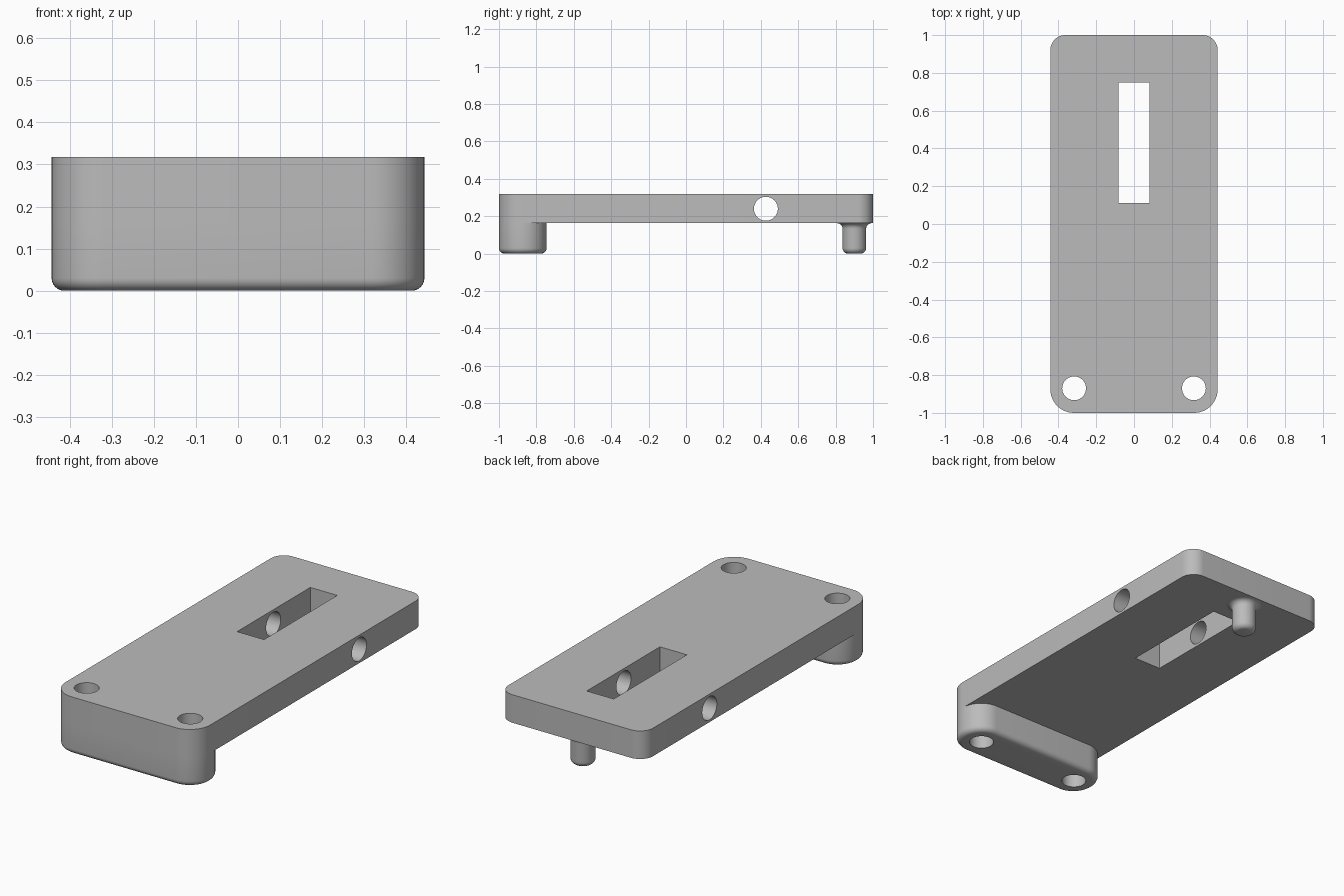
import bpy
import bmesh
from math import cos, sin, pi, radians
from mathutils import Matrix

cube = bpy.data.objects.get("Cube")
if cube:
    bpy.data.objects.remove(cube, do_unlink=True)

HALF_W, UNDER, TOP = 0.443, 0.163, 0.318
FILLET = 0.03

grey = bpy.data.materials.new("plain grey")
grey.use_nodes = True
grey.diffuse_color = (0.5, 0.5, 0.5, 1)
grey.node_tree.nodes["Principled BSDF"].inputs["Base Color"].default_value = grey.diffuse_color


def finish(bm, name):
    bmesh.ops.recalc_face_normals(bm, faces=bm.faces)
    mesh = bpy.data.meshes.new(name)
    bm.to_mesh(mesh)
    bm.free()
    mesh.materials.append(grey)
    obj = bpy.data.objects.new(name, mesh)
    bpy.context.collection.objects.link(obj)
    return obj


def rounded_outline(y0, y1, r_front, r_back, inset=0.0, steps=12):
    """Counter-clockwise rounded rectangle, starting at the back left corner."""
    points = []
    corners = [(1, y1, r_back, -1), (-1, y1, r_back, -1),
               (-1, y0, r_front, 1), (1, y0, r_front, 1)]
    for i, (side, y, r, inward) in enumerate(corners):
        for k in range(steps + 1):
            a = (i + k / steps) * pi / 2
            points.append((side * (HALF_W - r) + (r - inset) * cos(a),
                           y + inward * r + (r - inset) * sin(a)))
    return points


def loft(name, layers):
    """Solid through matching (outline, z) layers."""
    bm = bmesh.new()
    rings = [[bm.verts.new((x, y, z)) for x, y in outline] for outline, z in layers]
    for low, high in zip(rings, rings[1:]):
        for i in range(len(low)):
            j = (i + 1) % len(low)
            bm.faces.new((low[i], low[j], high[j], high[i]))
    bm.faces.new(rings[0][::-1])
    bm.faces.new(rings[-1])
    return finish(bm, name)


def circle(y, r, n=48):
    return [(r * cos(2 * pi * i / n), y + r * sin(2 * pi * i / n)) for i in range(n)]


def cylinder_cutter(location, r, depth, rotation=None):
    bm = bmesh.new()
    matrix = Matrix.Translation(location) @ (rotation or Matrix())
    bmesh.ops.create_cone(bm, cap_ends=True, segments=48, radius1=r, radius2=r,
                          depth=depth, matrix=matrix)
    return finish(bm, "hole_cutter")


def cut(obj, cutters):
    for cutter in cutters:
        mod = obj.modifiers.new("cut", "BOOLEAN")
        mod.operation, mod.solver, mod.object = "DIFFERENCE", "EXACT", cutter
        bpy.context.view_layer.objects.active = obj
        bpy.ops.object.modifier_apply(modifier=mod.name)


# Quarter-round steps, from the edge (0) to the full size (1)
arc = [k / 6 * pi / 2 for k in range(7)]

# Flat plate with tighter corners at the back
outline = rounded_outline(-1, 1, 0.125, 0.08)
plate = loft("plate", [(outline, UNDER), (outline, TOP)])

# Foot bar under the front end, rounded along its bottom edge
layers = [(rounded_outline(-1, -0.745, 0.125, 0.125, FILLET * (1 - sin(a))),
           FILLET * (1 - cos(a))) for a in arc]
layers.append((rounded_outline(-1, -0.745, 0.125, 0.125), UNDER))
foot = loft("front_foot", layers)

# Round peg under the back end, flared where it meets the plate
PEG_Y, PEG_R = 0.9, 0.063
layers = [(circle(PEG_Y, PEG_R - FILLET * (1 - sin(a))), FILLET * (1 - cos(a))) for a in arc]
layers += [(circle(PEG_Y, PEG_R + FILLET * (1 - cos(a))), UNDER - FILLET * (1 - sin(a))) for a in arc]
peg = loft("back_peg", layers)

# Slot, crosswise bore and the two bolt holes
bm = bmesh.new()
bmesh.ops.create_cube(bm, size=1, matrix=Matrix.Translation((0, 0.43, 0.24))
                      @ Matrix.Diagonal((0.165, 0.64, 0.4, 1)))
slot = finish(bm, "slot_cutter")
bore = cylinder_cutter((0, 0.427, 0.24), 0.064, 1.2, Matrix.Rotation(pi / 2, 4, "Y"))
bolts = [cylinder_cutter((s * 0.317, -0.87, 0.16), 0.063, 0.8) for s in (-1, 1)]
cut(plate, [slot, bore] + bolts)
cut(foot, bolts)
for cutter in [slot, bore] + bolts:
    bpy.data.objects.remove(cutter, do_unlink=True)

# Smooth the curves and keep the corners sharp
bpy.ops.object.select_all(action="DESELECT")
for obj in (plate, foot, peg):
    obj.select_set(True)
bpy.context.view_layer.objects.active = plate
bpy.ops.object.shade_smooth_by_angle(angle=radians(30))
